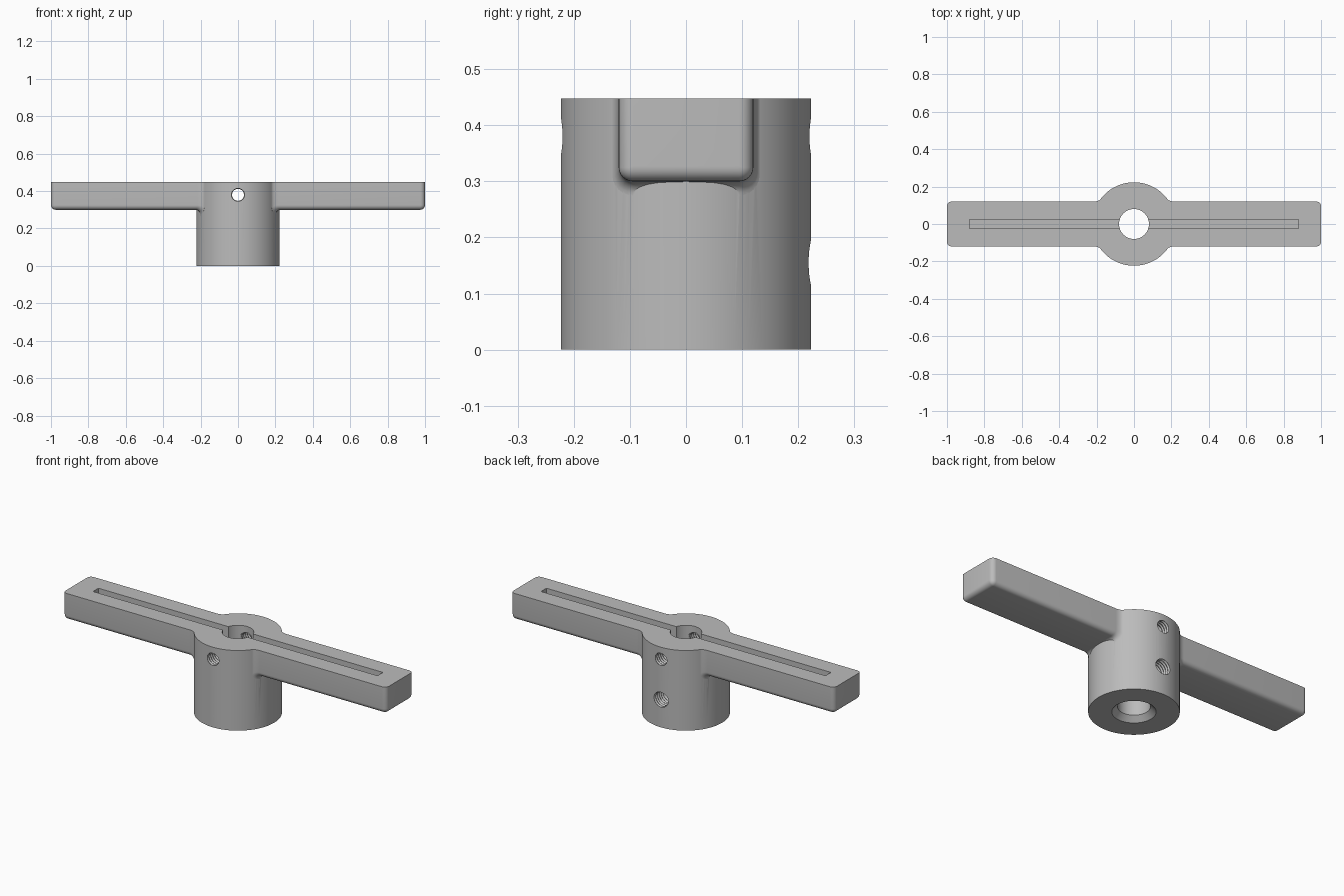
import bpy, bmesh, math
from mathutils import Matrix

cube = bpy.data.objects.get("Cube")
if cube:
    bpy.data.objects.remove(cube, do_unlink=True)

TOP, HUB_R, FILLET = 0.448, 0.223, 0.025
ARM_HALF, ARM_BOTTOM, ROUND = 0.12, 0.3, 0.025
OVER = TOP + 0.05   # parts overshoot the top and are trimmed flat

grey = bpy.data.materials.new("grey metal")
grey.use_nodes = True
grey.diffuse_color = (0.5, 0.5, 0.5, 1)
grey.node_tree.nodes["Principled BSDF"].inputs["Base Color"].default_value = (0.5, 0.5, 0.5, 1)


def make_object(name, bm):
    bmesh.ops.recalc_face_normals(bm, faces=bm.faces)
    mesh = bpy.data.meshes.new(name)
    bm.to_mesh(mesh)
    bm.free()
    mesh.materials.append(grey)
    obj = bpy.data.objects.new(name, mesh)
    bpy.context.collection.objects.link(obj)
    return obj


def loft(name, rings):
    """Skin a list of closed rings and cap both ends."""
    bm = bmesh.new()
    loops = [[bm.verts.new(p) for p in ring] for ring in rings]
    n = len(loops[0])
    for a, b in zip(loops, loops[1:]):
        for i in range(n):
            j = (i + 1) % n
            bm.faces.new((a[i], a[j], b[j], b[i]))
    bm.faces.new(loops[0])
    bm.faces.new(loops[-1])
    return make_object(name, bm)


def lathe(name, profile, sides):
    """Turn (radius, height) points about z."""
    turn = [2 * math.pi * i / sides for i in range(sides)]
    return loft(name, [[(r * math.cos(t), r * math.sin(t), z) for t in turn] for r, z in profile])


def box(name, size, centre):
    bm = bmesh.new()
    bmesh.ops.create_cube(bm, size=1, matrix=Matrix.Translation(centre) @ Matrix.Diagonal((*size, 1)))
    return make_object(name, bm)


def section(place, side_grow, bottom_grow):
    """U-shaped arm section; place(y) gives x."""
    half, low = ARM_HALF + side_grow, ARM_BOTTOM - bottom_grow
    r = max(ROUND + min(side_grow, bottom_grow), 0.003)
    outline = [(half, OVER)]
    for sign in (1, -1):
        steps = range(7) if sign > 0 else range(6, -1, -1)
        for k in steps:
            t = math.pi / 2 * k / 6
            outline.append((sign * (half - r + r * math.cos(t)), low + r - r * math.sin(t)))
    outline.append((-half, OVER))
    return [(place(y), y, z) for y, z in outline]


def arm(name, side):
    rings = [section(lambda y: side * 0.1, 0.011, FILLET)]
    # fillet where the arm leaves the hub
    for k in range(8):
        t = math.pi / 2 * k / 7
        d, grow = FILLET * (1 - math.cos(t)), FILLET * (1 - math.sin(t))
        rings.append(section(lambda y: side * math.sqrt((HUB_R + d) ** 2 - y * y), grow * 0.45, grow))
    # rounded outer end
    for k in range(7):
        t = math.pi / 2 * k / 6
        x, shrink = 1 - ROUND + ROUND * math.sin(t), ROUND * (1 - math.cos(t))
        rings.append(section(lambda y: side * x, -shrink, -shrink))
    return loft(name, rings)


def threaded_cutter(name, minor, major, z, direction):
    pitch, count = 0.016, 16
    profile = [(minor, 0.01)]
    for k in range(1, count):
        profile += [(minor, k * pitch + 0.002), (major, k * pitch + 0.01)]
    cutter = lathe(name, profile, 32)
    turn = Matrix.Rotation(-direction * math.pi / 2, 4, "X")
    cutter.data.transform(Matrix.Translation((0, 0, z)) @ turn)
    return cutter


def combine(target, other, operation):
    mod = target.modifiers.new(operation.lower(), "BOOLEAN")
    mod.operation, mod.object, mod.solver = operation, other, "EXACT"
    bpy.context.view_layer.objects.active = target
    bpy.ops.object.modifier_apply(modifier=mod.name)
    bpy.data.objects.remove(other, do_unlink=True)


# Hub and the two arms
body = lathe("handle_body", [(HUB_R, 0), (HUB_R, OVER)], 96)
combine(body, arm("left_arm", 1), "UNION")
combine(body, arm("right_arm", -1), "UNION")

# Flat top, long slot, countersunk bore and threaded screw holes
cutters = [
    box("top_trim", (3, 1, 0.4), (0, 0, TOP + 0.2)),
    box("slot_cutter", (1.76, 0.048, 0.2), (0, 0, TOP)),
    lathe("bore_cutter", [(0.118, -0.01), (0.08, 0.028), (0.08, 0.6)], 64),
    threaded_cutter("front_screw_cutter", 0.032, 0.037, 0.38, -1),
    threaded_cutter("back_screw_cutter", 0.032, 0.037, 0.38, 1),
    threaded_cutter("lower_screw_cutter", 0.039, 0.045, 0.155, 1),
]
for cutter in cutters:
    combine(body, cutter, "DIFFERENCE")

bpy.ops.object.select_all(action="DESELECT")
body.select_set(True)
bpy.context.view_layer.objects.active = body
bpy.ops.object.shade_smooth_by_angle(angle=math.radians(28))
